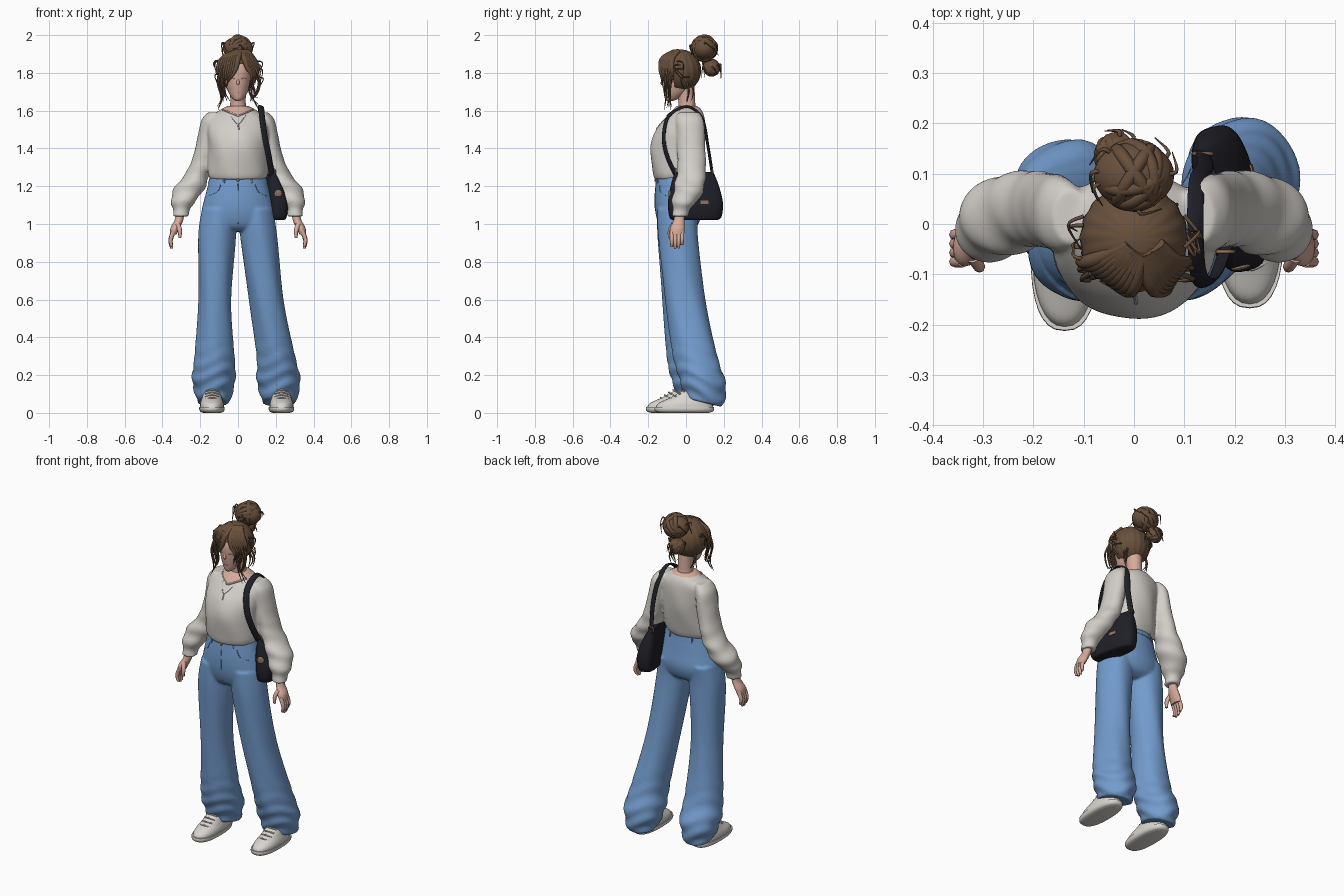
import bpy, bmesh, math, random
from math import sin, cos, pi
from mathutils import Vector, Euler
from mathutils.bvhtree import BVHTree

random.seed(4)
rnd = random.uniform
if "Cube" in bpy.data.objects:
    bpy.data.objects.remove(bpy.data.objects["Cube"])


def material(name, *rgb):
    m = bpy.data.materials.new(name)
    m.use_nodes = True
    m.diffuse_color = (*rgb, 1)
    m.node_tree.nodes["Principled BSDF"].inputs["Base Color"].default_value = (*rgb, 1)
    return m


knit = material("cream knit", .65, .62, .58)
denim = material("blue denim", .17, .33, .61)
seam_blue = material("dark seam", .12, .24, .46)
skin = material("skin", .68, .41, .33)
lip = material("muted rose", .52, .28, .23)
brown = material("brown hair", .14, .08, .045)
leather = material("black leather", .014, .014, .021)
copper = material("copper", .3, .17, .11)
silver = material("silver", .5, .5, .52)
shoe_white = material("shoe white", .69, .66, .62)


def spline(points, steps):
    """Smooth path through points of any dimension."""
    ends = [points[0], *points, points[-1]]
    out = []
    for i in range(len(points) - 1):
        for k in range(steps):
            t = k / steps
            out.append([.5 * (2*q + (r-p)*t + (2*p - 5*q + 4*r - s)*t*t + (3*q - p - 3*r + s)*t**3)
                        for p, q, r, s in zip(*ends[i:i + 4])])
    return out + [list(points[-1])]


def build(name, rings, mats, keep=None):
    """Join rings of points into one capped, smooth surface."""
    bm = bmesh.new()
    rows = [[bm.verts.new(p) for p in ring] for ring in rings]
    for low, high in zip(rows, rows[1:]):
        for i in range(len(low)):
            bm.faces.new((low[i - 1], low[i], high[i], high[i - 1]))
    bm.faces.new(rows[0])
    bm.faces.new(rows[-1])
    bmesh.ops.recalc_face_normals(bm, faces=bm.faces[:])
    if keep:
        drop = [f for f in bm.faces if not keep(f.calc_center_median())]
        bmesh.ops.delete(bm, geom=drop, context='FACES')
    mesh = bpy.data.meshes.new(name)
    bm.to_mesh(mesh)
    bm.free()
    for m in mats:
        mesh.materials.append(m)
    mesh.shade_smooth()
    mesh.set_sharp_from_angle(angle=.9)
    obj = bpy.data.objects.new(name, mesh)
    bpy.context.scene.collection.objects.link(obj)
    return obj


def fuse(name, parts, paint=lambda c: 0):
    """Blend overlapping parts into one soft garment."""
    obj, bm = parts[0], bmesh.new()
    for p in parts:
        bm.from_mesh(p.data)
    bm.to_mesh(obj.data)
    bm.free()
    for p in parts[1:]:
        bpy.data.objects.remove(p)
    obj.name = name
    blend = obj.modifiers.new("Blend", 'REMESH')
    blend.mode, blend.voxel_size = 'VOXEL', .007
    soften = obj.modifiers.new("Soften", 'SMOOTH')
    soften.factor, soften.iterations = .5, 6
    mesh = bpy.data.meshes.new_from_object(obj.evaluated_get(bpy.context.evaluated_depsgraph_get()))
    obj.modifiers.clear()
    obj.data = mesh
    mesh.shade_smooth()
    for poly in mesh.polygons:
        poly.material_index = paint(poly.center)
    return obj


def loft(name, rows, *mats, steps=6, side=1, sides=32, power=1, bump=lambda a, z: 1, tilt=0, **rules):
    """Stack of horizontal ovals, each given as x, y, z, half width, half depth."""
    def wave(v):
        return math.copysign(abs(v) ** power, v)
    rings = []
    for x, y, z, rx, ry in spline(rows, steps):
        drop = tilt * max(0, 1 - z / .3)
        rings.append([])
        for i in range(sides):
            a = 2 * pi * i / sides
            b = bump(a, z)
            rings[-1].append((side * (x + rx * b * wave(cos(a))), y + ry * b * wave(sin(a)),
                              z - drop * ry * sin(a)))
    return build(name, rings, mats, **rules)


def ball(name, centre, radii, mat, **rules):
    x, y, z = centre
    arcs = [pi * (k + .2) / 20.4 for k in range(21)]
    rows = [(x, y, z - radii[2]*cos(a), radii[0]*sin(a), radii[1]*sin(a)) for a in arcs]
    return loft(name, rows, mat, steps=1, **rules)


def sweep(name, points, mat, steps=5, sides=8, width=None, thin=1):
    """Tube along points given as x, y, z, radius; thin flattens it."""
    path = spline(points, steps)
    spots = [Vector(p[:3]) for p in path]
    rings, across = [], width and Vector(width)
    for i, p in enumerate(spots):
        t = (spots[min(i + 1, len(spots) - 1)] - spots[max(i - 1, 0)]).normalized()
        across = across or t.orthogonal()
        across = (across - t * across.dot(t)).normalized()
        up = t.cross(across)
        r = path[i][3]
        rings.append([p + across * r * cos(2*pi*k/sides) + up * r * thin * sin(2*pi*k/sides)
                      for k in range(sides)])
    return build(name, rings, [mat])


def trace(name, target, points, radius, mat, front=1):
    """Thin line laid on a surface, points given as x, z."""
    mesh = target.data
    tree = BVHTree.FromPolygons([v.co for v in mesh.vertices], [p.vertices for p in mesh.polygons])
    hits = [tree.ray_cast(Vector((x, -front, z)), Vector((0, front, 0)))[0] for x, z in points]
    hits = [(*h, radius) for h in hits if h]
    if len(hits) > 1:
        sweep(name, hits, mat, sides=6)


def loop(name, centre, radius, thick, turn, mat):
    ring = [Vector((radius*cos(k*pi/6), radius*sin(k*pi/6), 0)) for k in range(13)]
    for v in ring:
        v.rotate(Euler(turn))
    sweep(name, [(*(v + Vector(centre)), thick) for v in ring], mat, steps=3)


# Jeans: hips and two wide legs with bunched hems, blended; then waistband and seams
def folds(a, z):
    return 1 + .06 * max(0, 1 - z / .42) * sin(72 * z + 2.5 * sin(2 * a)) + .015 * sin(5 * a + 9 * z)

jeans = fuse("jeans", [
    loft("hips", [(0, -.05, 1.25, .147, .105), (0, -.048, 1.15, .174, .118), (0, -.04, 1.06, .194, .122),
                  (0, -.04, .99, .185, .1), (0, -.045, .96, .14, .06)], denim),
    loft("right_leg", [(-.1, -.042, 1.08, .09, .11), (-.112, -.045, .93, .1, .105), (-.122, -.03, .6, .087, .097),
                       (-.125, .005, .3, .106, .106), (-.13, .042, .18, .115, .124),
                       (-.13, .052, .09, .095, .107), (-.13, .052, .055, .083, .095)],
         denim, steps=10, bump=folds, tilt=.3),
    loft("left_leg", [(.097, -.042, 1.08, .09, .11), (.109, -.041, .93, .098, .105), (.15, -.005, .6, .092, .107),
                      (.2, .05, .3, .102, .118), (.212, .085, .18, .116, .124),
                      (.217, .095, .09, .098, .11), (.217, .095, .055, .088, .095)],
         denim, steps=10, bump=folds, tilt=.3)])
band = loft("jeans_waistband", [(0, -.05, 1.215, .159, .112), (0, -.05, 1.258, .147, .107)], denim)
trace("fly_seam", jeans, [(0, 1.215), (.002, 1.1), (0, 1.0)], .002, seam_blue)
for s in (-1, 1):
    trace("front_pocket_seam", jeans, [(s*.09, 1.21), (s*.11, 1.17), (s*.15, 1.15)], .002, seam_blue)
    for front in (-1, 1):
        trace("belt_loop", band, [(s*.075, 1.217), (s*.07, 1.25)], .006, denim, front)
ball("jeans_button", (0, -.162, 1.232), (.008, .005, .008), copper, sides=12)


# Sweater: body and balloon sleeves blended, with a shallow neckline showing skin
def neckline(c):
    return int(abs(c.x) < .09 and c.z > (1.572 + .4 * abs(c.x) if c.y < 0 else 1.612))

def wrinkles(a, z):
    return 1 + .05 * max(0, min(1, 7 * (1.38 - z))) * sin(70 * z + 2 * sin(a)) + .01 * sin(3 * a + 40 * z)

sides = ((-1, "right"), (1, "left"))
sweater = fuse("sweater", [
    loft("body", [(0, -.055, 1.235, .144, .11), (0, -.052, 1.275, .159, .124), (0, -.046, 1.4, .158, .143),
                  (0, -.03, 1.49, .165, .132), (0, -.006, 1.56, .152, .104), (0, .005, 1.6, .1, .08),
                  (0, .005, 1.625, .055, .055)], knit, skin, steps=12, sides=64,
         bump=lambda a, z: 1 + .012 * sin(6 * a + 20 * z))
] + [loft("sleeve", [(.125, .015, 1.59, .035, .055), (.146, .02, 1.55, .048, .073),
                     (.16, .025, 1.47, .052, .075), (.177, .028, 1.38, .055, .075),
                     (.208, .03, 1.28, .062, .076), (.257, .016, 1.19, .081, .08),
                     (.29, -.006, 1.12, .065, .068), (.299, -.025, 1.08, .045, .046),
                     (.302, -.03, 1.04, .044, .043)], knit, side=s, steps=10, bump=wrinkles)
     for s, label in sides], neckline)
rim = [(k * .02, 1.572 + .4 * abs(k * .02)) for k in range(-4, 5)]
trace("sweater_collar", sweater, rim, .005, knit)
trace("necklace_chain", sweater, [(-.055, 1.6), (-.03, 1.56), (0, 1.53), (.03, 1.56), (.055, 1.6)], .002, silver)
trace("necklace_pendant", sweater, [(0, 1.53), (.004, 1.5)], .004, silver)

# Hands
for s, label in sides:
    loft(label + "_palm", [(.306, -.033, 1.06, .022, .026), (.313, -.037, 1.02, .023, .029),
                           (.332, -.045, .98, .025, .038), (.343, -.047, .945, .017, .037)],
         skin, side=s, sides=20)
    for k in range(4):
        y, reach = -.075 + .018 * k, (.07, .08, .077, .06)[k]
        sweep(label + "_finger", [(s*.34, y, .965, .0115), (s*.357, y, .95 - reach/2, .011),
                                  (s*.35, y, .95 - reach, .007)], skin)
    sweep(label + "_thumb", [(s*.32, -.065, 1.0, .014), (s*.308, -.084, .965, .012),
                             (s*.308, -.088, .925, .007)], skin)

# Neck, head and face
loft("neck", [(0, .005, 1.58, .055, .05), (0, .005, 1.64, .041, .044), (0, -.005, 1.73, .045, .05)], skin)
head = loft("head", [(0, -.085, 1.652, .012, .018), (0, -.074, 1.665, .03, .038), (0, -.055, 1.7, .052, .064),
                     (0, -.042, 1.75, .068, .085), (0, -.035, 1.82, .077, .094), (0, -.03, 1.88, .06, .07),
                     (0, -.03, 1.905, .02, .02)], skin)
sweep("nose", [(0, -.116, 1.785, .005), (0, -.126, 1.75, .008), (0, -.125, 1.738, .006)], skin)
trace("mouth", head, [(-.013, 1.698), (0, 1.697), (.013, 1.698)], .002, lip)
for s in (-1, 1):
    trace("eyelid", head, [(s*.02, 1.768), (s*.033, 1.772), (s*.045, 1.768)], .002, lip)

# Hair: grooved cap open at the face, bun and small knot
ball("hair_cap", (0, -.03, 1.812), (.107, .11, .112), brown, sides=96,
     bump=lambda a, z: 1 + .014 * sin(18 * a + 15 * z),
     keep=lambda c: c.z > 1.715 and not (c.y < -.06 and c.z < 1.85 and abs(c.x) < .085))
bun, knot = (0, .097, 1.93), (-.035, .135, 1.828)
ball("hair_bun", bun, (.08, .066, .062), brown)
ball("hair_knot", knot, (.045, .045, .044), brown)
for k in range(7):
    loop("bun_coil", bun, .06, .014, (rnd(-.5, .5), rnd(-.5, .5) + k * .45, k), brown)
for k in range(4):
    loop("knot_coil", knot, .036, .012, (k * .8, rnd(0, 3), k), brown)

# Fringe parted off centre, then loose locks and wisps
part = .02
for s in (-1, 1):
    for k in range(9):
        u = k / 8
        x = part * (1 - u) + s * (.02 + .075 * u)
        sweep("fringe_lock", [(part + s*.03*u, -.06 + .02*u, 1.915, .012), (x*.85, -.122 + .05*u, 1.875, .015),
                              (x + s*.01, -.135 + .06*u, 1.825, .012),
                              (x + s*(.03 - .025*u), -.131 + .06*u, 1.785, .007),
                              (s*(.06 + .035*u) + rnd(-.01, .01), -.12 + .05*u, 1.76 - rnd(0, .06), .001)], brown)
    for k in range(7):
        y, bend = rnd(-.1, -.04), rnd(-.025, .02)
        sweep("side_lock", [(s*.085, y, 1.84, .006), (s*(.1 + bend), y - .012, 1.76, .005),
                            (s*(.085 + bend), y - .015, 1.69, .004),
                            (s*(.095 - bend), y - rnd(0, .03), 1.6 + rnd(0, .08), .001)], brown)
    for k in range(4):
        z = rnd(1.77, 1.87)
        sweep("temple_wisp", [(s*.1, rnd(-.08, .02), z, .004), (s*rnd(.12, .135), rnd(-.08, .0), z - .01, .003),
                              (s*rnd(.1, .12), rnd(-.08, .0), z - .07, .001)], brown)
    for k in range(3):
        y = rnd(.0, .05)
        sweep("nape_wisp", [(s*.07, y, 1.75, .005), (s*rnd(.07, .09), y + .01, 1.7, .004),
                            (s*rnd(.04, .08), y, 1.65, .001)], brown)
for k in range(14):
    a = rnd(0, 2 * pi)
    x, y, z = bun if k % 2 else knot
    reach = .07 if k % 2 else .045
    sweep("bun_wisp", [(x + reach*.6*cos(a), y + reach*.6*sin(a), z, .005),
                       (x + reach*1.2*cos(a), y + reach*1.1*sin(a), z + rnd(0, .035), .004),
                       (x + reach*1.3*cos(a + .5), y + reach*1.2*sin(a + .5), z - rnd(0, .06), .001)], brown)

# Shoulder bag with flat strap, rings, label and end tag
bag = [loft("bag_body", [(0, 0, 0, .035, .11), (0, 0, .015, .052, .138), (0, 0, .09, .058, .147),
                         (-.015, 0, .18, .045, .13), (-.03, 0, .255, .016, .105)], leather, power=.65, sides=48),
       loft("bag_label", [(.057, .035, .085, .004, .022), (.054, .035, .105, .004, .022)], copper, power=.2),
       ball("bag_tag", (-.01, -.137, .14), (.02, .006, .022), copper)]
for item in bag:
    item.location = (.19, .05, 1.02)
    item.rotation_euler = (0, 0, .24)
strap = [(.18, -.055, 1.26), (.163, -.1, 1.36), (.143, -.118, 1.46), (.127, -.092, 1.57), (.122, .005, 1.622),
         (.126, .085, 1.56), (.142, .115, 1.42), (.137, .14, 1.26)]
sweep("bag_strap", [(*p, .017) for p in strap], leather, width=(1, .7, 0), thin=.35, sides=12)
for p in (strap[0], strap[-1]):
    loop("strap_ring", (p[0], p[1], p[2] + .015), .018, .004, (pi / 2, 0, 0), copper)


# Shoes: rounded sole, sloped upper and laces
def toe(a, z):
    return 1 - .04 * sin(a)

for label, x, y in (("right", -.138, -.048), ("left", .23, -.003)):
    loft(label + "_sole", [(x, y, 0, .044, .128), (x, y, .006, .06, .149), (x, y, .018, .067, .158),
                           (x, y, .032, .067, .157)], shoe_white, bump=toe, power=.8)
    loft(label + "_shoe_upper", [(x, y, .028, .064, .152), (x, y + .006, .052, .062, .142),
                                 (x, y + .035, .08, .053, .113), (x, y + .06, .11, .044, .085),
                                 (x, y + .075, .13, .036, .062)], shoe_white, bump=toe, power=.88)
    for k in range(4):
        ly, lz = y - .087 + .022 * k, .077 + .014 * k
        sweep(label + "_lace", [(x - .035, ly + .016, lz - .006, .004), (x, ly, lz + .004, .004),
                                (x + .035, ly + .016, lz - .006, .004)], knit)
